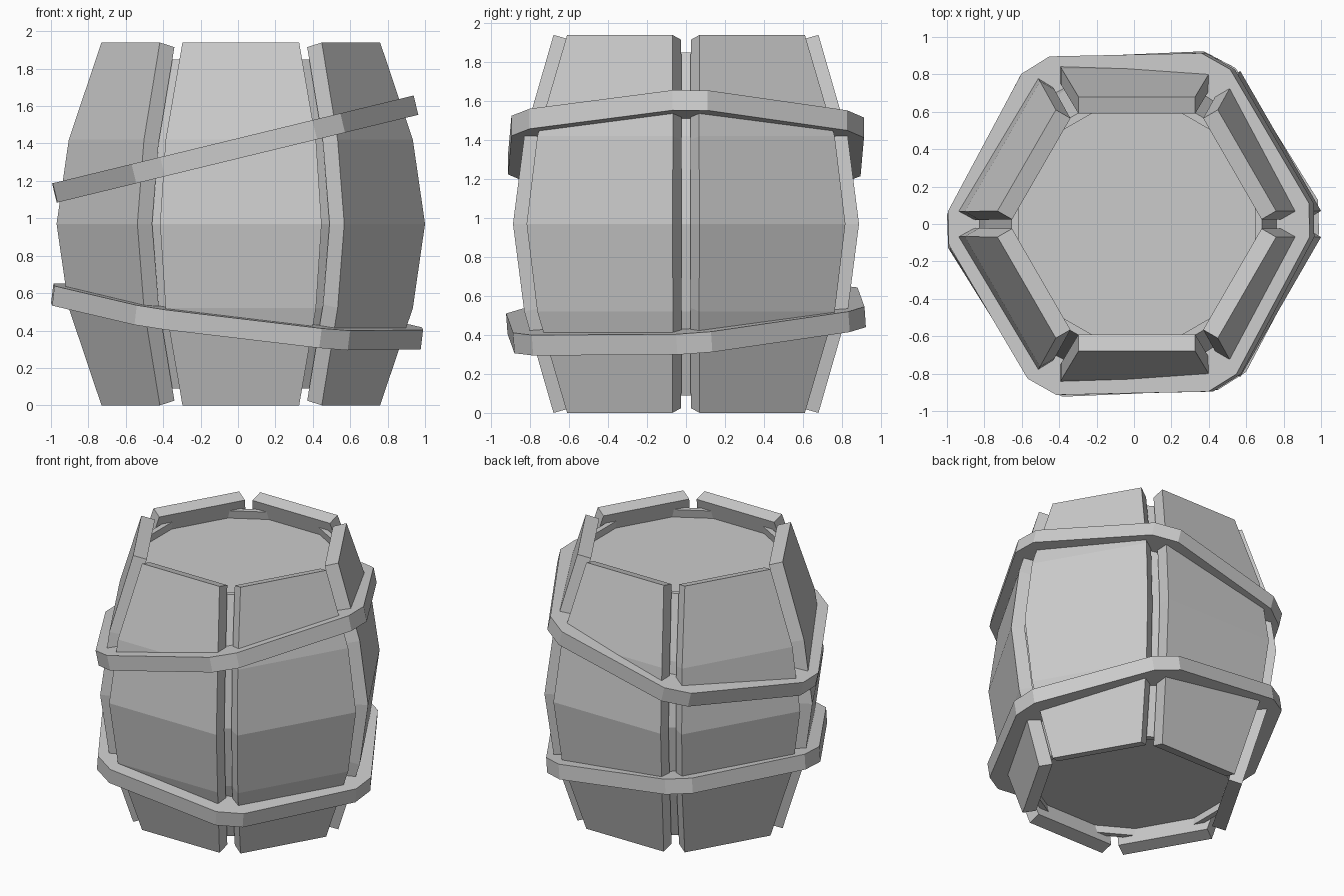
import bpy, bmesh
from math import radians, sin, cos, atan
from mathutils import Matrix, Vector

if "Cube" in bpy.data.objects:
    bpy.data.objects.remove(bpy.data.objects["Cube"])

CX = 0.015    # barrel axis offset
MID = 0.97    # half height


def make(name, rings, closed):
    """Skin a list of equal-length rings; closed loops back, otherwise ends are capped."""
    bm = bmesh.new()
    vr = [[bm.verts.new(p) for p in r] for r in rings]
    n = len(vr[0])
    pairs = list(zip(vr, vr[1:]))
    if closed:
        pairs.append((vr[-1], vr[0]))
    else:
        bm.faces.new(vr[0])
        bm.faces.new(vr[-1])
    for a, b in pairs:
        for i in range(n):
            j = (i + 1) % n
            bm.faces.new((a[i], a[j], b[j], b[i]))
    bmesh.ops.recalc_face_normals(bm, faces=bm.faces)
    me = bpy.data.meshes.new(name)
    bm.to_mesh(me)
    bm.free()
    ob = bpy.data.objects.new(name, me)
    bpy.context.collection.objects.link(ob)
    return ob


# Staves: (outer distance, outer height, inner distance, inner height, half width)
half = [(0.68, 0.97, 0.59, 0.945, 0.312),
        (0.83, 0.45, 0.74, 0.43, 0.402)]
profile = ([(o, MID - oz, i, MID - iz, w) for o, oz, i, iz, w in half]
           + [(0.888, MID, 0.797, MID, 0.432)]
           + [(o, MID + oz, i, MID + iz, w) for o, oz, i, iz, w in reversed(half)])
stave_rings = [[(o, -w, oz), (o, w, oz), (i, w, iz), (i, -w, iz)]
               for o, oz, i, iz, w in profile]
for k in range(6):
    s = make(f"stave_{k + 1}", stave_rings, False)
    s.location.x = CX
    s.rotation_euler.z = radians(30 + 60 * k)


# Ring of a hexagon with cut corners
def cut_hex(x, h, z):
    r, a = (x * x + h * h) ** 0.5, atan(h / x)
    return [Vector((r * cos(t), r * sin(t), z))
            for k in range(6) for t in (radians(60 * k) - a, radians(60 * k) + a)]


# Inner body seen in the gaps, its lids sunk below the rim
levels = [(0.645, 0.15, 0.15), (0.632, 0.15, 0.09),
          (0.67, 0.11, 0.09), (0.81, 0.11, 0.52), (0.88, 0.11, MID)]
levels += [(x, h, 2 * MID - z) for x, h, z in reversed(levels[:-1])]
body = make("inner_body", [cut_hex(*p) for p in levels], False)
body.location.x = CX


# Crooked hoops, sunk into the staves
def hoop(name, loc, slope_x, slope_y, yaw):
    b = 0.053
    h = make(name, [cut_hex(0.993, 0.09, -b), cut_hex(0.993, 0.09, b),
                    cut_hex(0.74, 0.067, b), cut_hex(0.74, 0.067, -b)], True)
    normal = Vector((-slope_x, -slope_y, 1)).normalized()
    tilt = Vector((0, 0, 1)).rotation_difference(normal).to_matrix().to_4x4()
    h.matrix_world = Matrix.Translation(loc) @ tilt @ Matrix.Rotation(radians(yaw), 4, 'Z')


hoop("upper_hoop", (-0.015, 0, 1.37), 0.243, 0.0, 1.2)
hoop("lower_hoop", (-0.005, 0, 0.475), -0.122, 0.07, 2.2)
